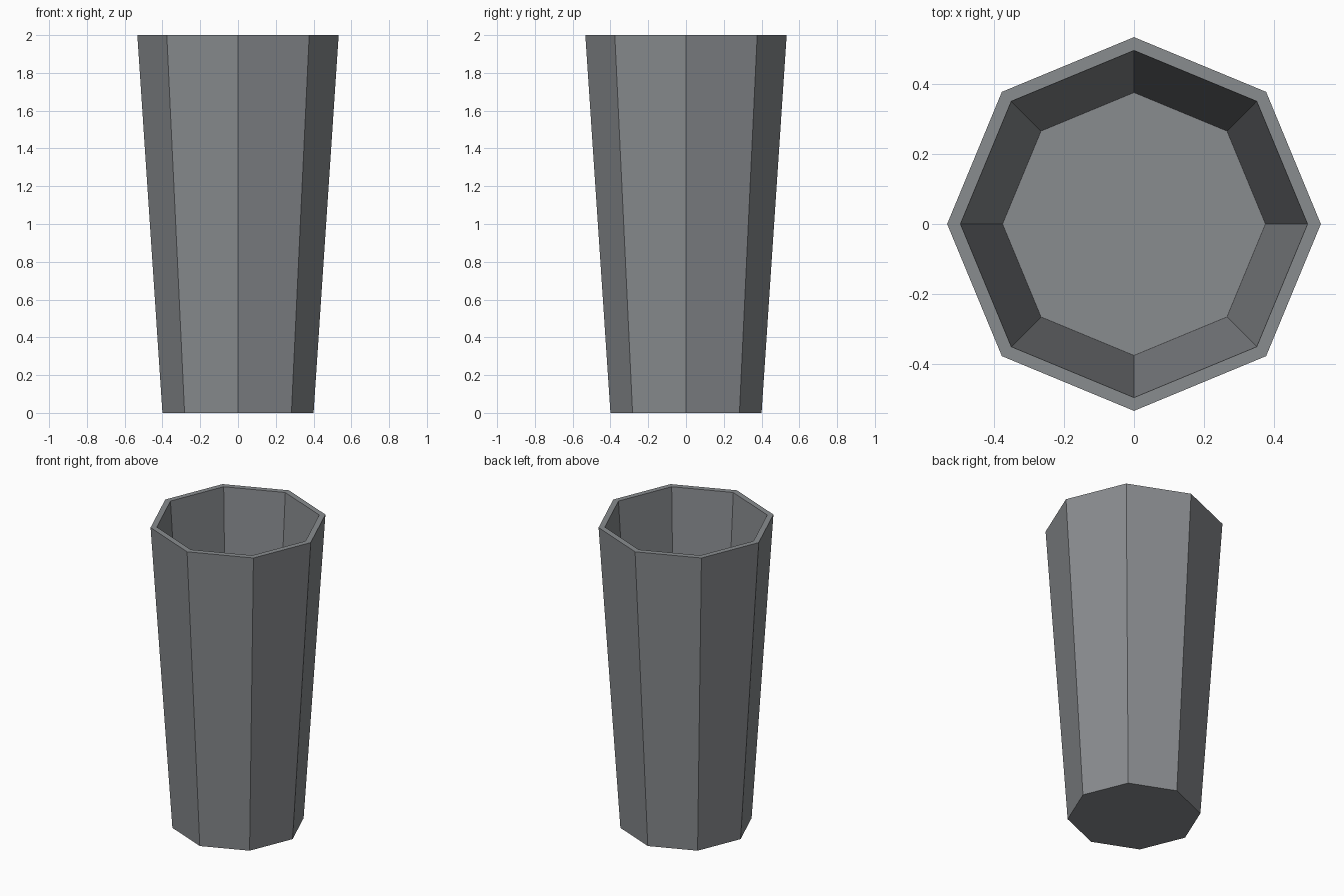
import bpy, bmesh, math

if "Cube" in bpy.data.objects:
    bpy.data.objects.remove(bpy.data.objects["Cube"])

SIDES = 8
# Profile (radius, height): outer base, outer rim, inner rim, inner floor
PROFILE = [(0.40, 0.0), (0.533, 2.0), (0.495, 2.0), (0.375, 0.2)]

grey = bpy.data.materials.new("grey")
grey.diffuse_color = (0.25, 0.262, 0.275, 1)
grey.use_nodes = True
grey.node_tree.nodes["Principled BSDF"].inputs["Base Color"].default_value = grey.diffuse_color

# Tapered eight-sided cup with a thick floor
bm = bmesh.new()
rings = []
for r, z in PROFILE:
    angles = [2 * math.pi * i / SIDES for i in range(SIDES)]
    rings.append([bm.verts.new((r * math.cos(a), r * math.sin(a), z)) for a in angles])

# Outer wall, rim and inner wall
for low, high in zip(rings, rings[1:]):
    for i in range(SIDES):
        j = (i + 1) % SIDES
        bm.faces.new((low[i], low[j], high[j], high[i]))

# Underside and inner floor
bm.faces.new(rings[0][::-1])
bm.faces.new(rings[-1])
bmesh.ops.recalc_face_normals(bm, faces=bm.faces)

mesh = bpy.data.meshes.new("cup")
bm.to_mesh(mesh)
bm.free()
mesh.materials.append(grey)
cup = bpy.data.objects.new("cup", mesh)
bpy.context.collection.objects.link(cup)
